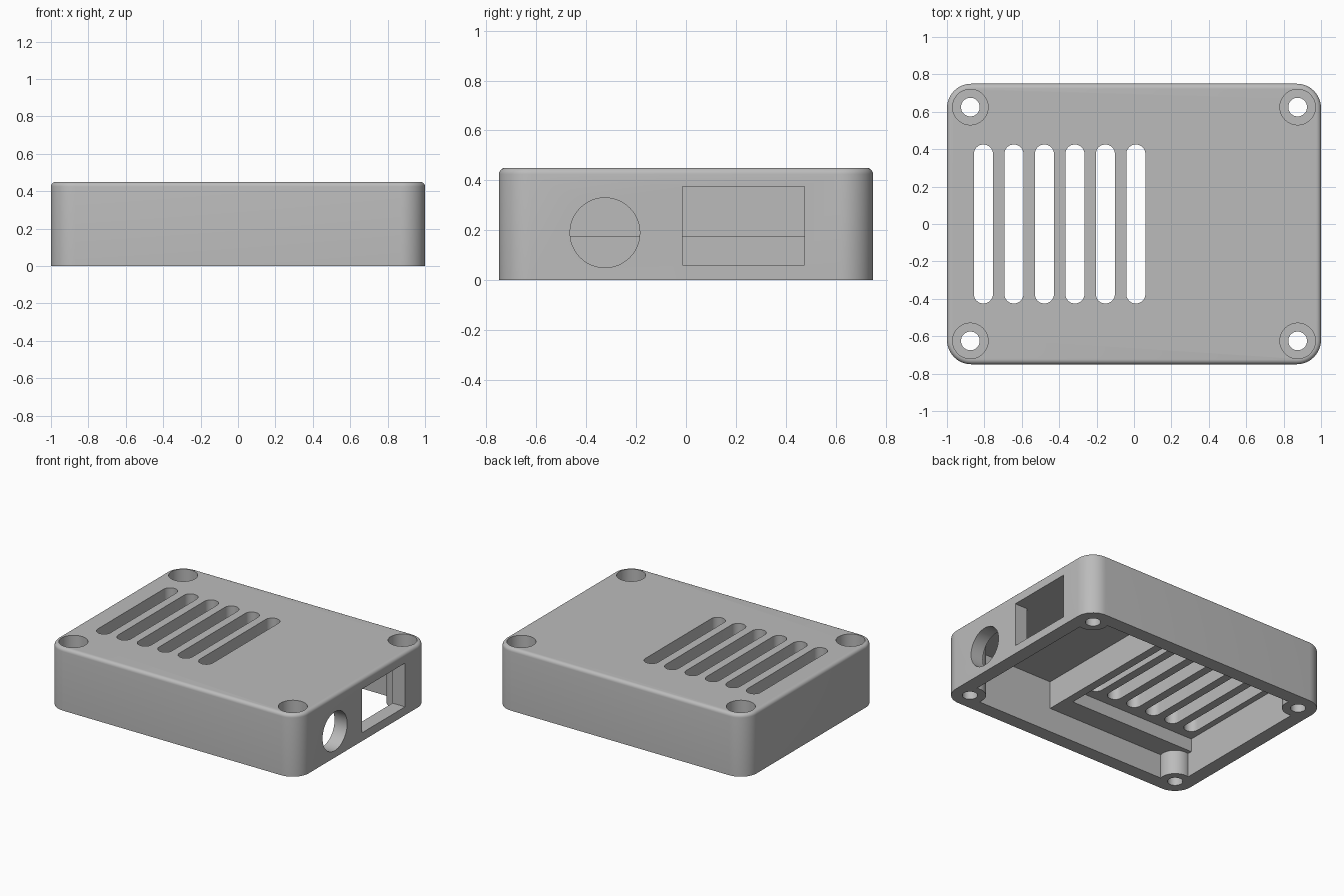
import bpy, bmesh, math
from mathutils import Matrix

cube = bpy.data.objects.get("Cube")
if cube:
    bpy.data.objects.remove(cube)

grey = bpy.data.materials.new("plain grey")
grey.use_nodes = True
colour = (0.5, 0.5, 0.5, 1)
grey.diffuse_color = colour
grey.node_tree.nodes["Principled BSDF"].inputs["Base Color"].default_value = colour


def to_object(name, bm):
    bmesh.ops.recalc_face_normals(bm, faces=bm.faces)
    mesh = bpy.data.meshes.new(name)
    bm.to_mesh(mesh)
    bm.free()
    mesh.materials.append(grey)
    ob = bpy.data.objects.new(name, mesh)
    bpy.context.collection.objects.link(ob)
    return ob


def rounded_prism(name, x, y, z, radius, steps=12, top_bevel=0):
    """Vertical prism with rounded corners; x, y and z are (low, high)."""
    bm = bmesh.new()
    ring = []
    for i, (cx, cy) in enumerate(((x[1] - radius, y[1] - radius), (x[0] + radius, y[1] - radius),
                                  (x[0] + radius, y[0] + radius), (x[1] - radius, y[0] + radius))):
        for k in range(steps + 1):
            a = (i + k / steps) * math.pi / 2
            ring.append(bm.verts.new((cx + radius * math.cos(a), cy + radius * math.sin(a), z[0])))
    bmesh.ops.remove_doubles(bm, verts=ring, dist=1e-5)
    base = bm.faces.new([v for v in ring if v.is_valid])
    bmesh.ops.extrude_face_region(bm, geom=[base], use_keep_orig=True)
    for v in bm.verts:
        if v not in base.verts:
            v.co.z = z[1]
    if top_bevel:
        rim = [e for e in bm.edges if all(v.co.z > z[1] - 1e-4 for v in e.verts)]
        bmesh.ops.bevel(bm, geom=rim, offset=top_bevel, segments=5, profile=0.5, affect='EDGES')
    return to_object(name, bm)


def box(name, x, y, z):
    bm = bmesh.new()
    bmesh.ops.create_cube(bm, size=1)
    for v in bm.verts:
        v.co = [r[0] if c < 0 else r[1] for c, r in zip(v.co, (x, y, z))]
    return to_object(name, bm)


def cylinder(name, centre, radius, depth, along_x=False):
    bm = bmesh.new()
    turn = Matrix.Rotation(math.pi / 2, 4, 'Y') if along_x else Matrix()
    bmesh.ops.create_cone(bm, cap_ends=True, segments=48, radius1=radius, radius2=radius,
                          depth=depth, matrix=Matrix.Translation(centre) @ turn)
    return to_object(name, bm)


def combine(target, tool, operation):
    mod = target.modifiers.new(operation.lower(), 'BOOLEAN')
    mod.operation, mod.solver, mod.object = operation, 'EXACT', tool
    bpy.context.view_layer.objects.active = target
    bpy.ops.object.modifier_apply(modifier=mod.name)
    bpy.data.objects.remove(tool)


def cut(tool):
    combine(case, tool, 'DIFFERENCE')


def add(tool):
    combine(case, tool, 'UNION')


# Outer shell, open underneath
case = rounded_prism("case_cover", (-1, 1), (-0.75, 0.75), (0, 0.45), 0.13, top_bevel=0.025)
cut(box("cavity", (-0.9, 0.9), (-0.65, 0.65), (-0.2, 0.375)))

# Thick vent block with a recess below the slots
add(box("vent_block", (-0.95, 0.17), (-0.7, 0.7), (0.175, 0.42)))
cut(box("vent_recess", (-0.9, 0.11), (-0.49, 0.49), (-0.1, 0.27)))

# Screw bosses, then their holes and counterbores
corners = [(sx * 0.875, sy * 0.625) for sx in (-1, 1) for sy in (-1, 1)]
for x, y in corners:
    add(cylinder("screw_boss", (x, y, 0.21), 0.105, 0.42))
for x, y in corners:
    cut(cylinder("screw_hole", (x, y, 0.2), 0.05, 1))
    cut(cylinder("counterbore", (x, y, 0.4), 0.095, 0.3))

# Row of vent slots
for i in range(6):
    x = -0.805 + i * 0.163
    cut(rounded_prism("vent_slot", (x - 0.051, x + 0.051), (-0.425, 0.425), (0.1, 0.6), 0.0505))

# Round and rectangular ports in the left wall
cut(cylinder("round_port", (0.95, -0.325, 0.19), 0.14, 0.3, along_x=True))
cut(box("square_port", (0.8, 1.1), (-0.015, 0.475), (0.06, 0.375)))

bpy.ops.object.select_all(action='DESELECT')
case.select_set(True)
bpy.context.view_layer.objects.active = case
bpy.ops.object.shade_smooth_by_angle(angle=math.radians(30))
